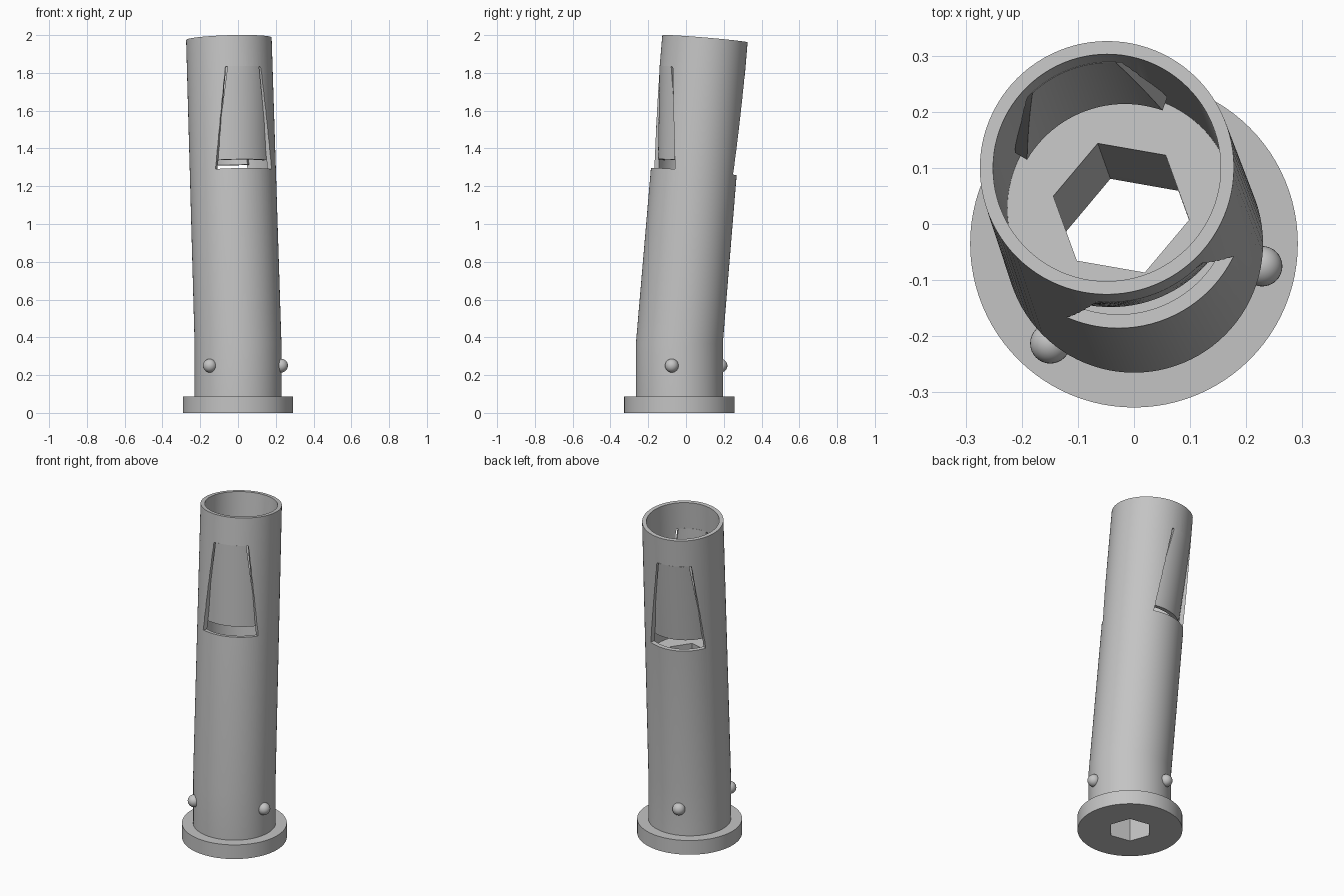
import bpy, bmesh, math
from mathutils import Vector, Matrix

if "Cube" in bpy.data.objects:
    bpy.data.objects.remove(bpy.data.objects["Cube"])

SEG = 96
R_OUT, R_IN = 0.23, 0.203
CENTRE_Y = -0.035
BEND_Z = 0.37
FACING = 110                      # direction shared by latch, hex and bumps

grey = bpy.data.materials.new("light_grey")
grey.diffuse_color = (0.55, 0.55, 0.55, 1)
grey.use_nodes = True
grey.node_tree.nodes["Principled BSDF"].inputs["Base Color"].default_value = grey.diffuse_color

# Leaning frame of the upper tube, starting at the bend
axis = Vector((-0.03, 0.084, 1)).normalized()
lean = (Matrix.Translation((0, CENTRE_Y, BEND_Z)) @
        Vector((0, 0, 1)).rotation_difference(axis).to_matrix().to_4x4())
upright = Matrix.Translation((0, CENTRE_Y, 0))


def polar(r, deg, z):
    a = math.radians(deg)
    return Vector((r * math.cos(a), r * math.sin(a), z))


def finish(bm, name, smooth=True):
    bmesh.ops.recalc_face_normals(bm, faces=bm.faces[:])
    mesh = bpy.data.meshes.new(name)
    bm.to_mesh(mesh)
    bm.free()
    mesh.materials.append(grey)
    ob = bpy.data.objects.new(name, mesh)
    bpy.context.collection.objects.link(ob)
    if smooth:
        shade(ob)
    return ob


def shade(ob):
    bpy.ops.object.select_all(action='DESELECT')
    ob.select_set(True)
    bpy.context.view_layer.objects.active = ob
    bpy.ops.object.shade_smooth_by_angle(angle=math.radians(30))


def loft(name, rings, sides=SEG, start=0.0, smooth=True):
    """Closed solid through rings of (frame, radius, height)."""
    bm = bmesh.new()
    loops = [[bm.verts.new(m @ polar(r, start + 360 * i / sides, z)) for i in range(sides)]
             for m, r, z in rings]
    for a, b in zip(loops, loops[1:]):
        for i in range(sides):
            j = (i + 1) % sides
            bm.faces.new((a[i], a[j], b[j], b[i]))
    bm.faces.new(loops[0])
    bm.faces.new(loops[-1])
    return finish(bm, name, smooth)


def curved_panel(name, facing, r0, r1, low, high, push=0.0, steps=24, rows=6):
    """Curved plate; low and high are (height, half angle); push bends the low end inward."""
    bm = bmesh.new()
    grid = []
    for k in range(rows + 1):
        t = k / rows
        z = low[0] + (high[0] - low[0]) * t
        half = low[1] + (high[1] - low[1]) * t
        shift = polar(-push * (1 - t), facing, 0)
        angles = [facing - half + 2 * half * i / steps for i in range(steps + 1)]
        loop = [(r1, a) for a in angles] + [(r0, a) for a in reversed(angles)]
        grid.append([bm.verts.new(lean @ (polar(r, a, z) + shift)) for r, a in loop])
    n = len(grid[0])
    for a, b in zip(grid, grid[1:]):
        for i in range(n):
            j = (i + 1) % n
            bm.faces.new((a[i], a[j], b[j], b[i]))
    for loop in (grid[0], grid[-1]):
        for i in range(steps):
            bm.faces.new((loop[i], loop[i + 1], loop[n - 2 - i], loop[n - 1 - i]))
    return finish(bm, name, push > 0)


def cut(ob, cutter):
    mod = ob.modifiers.new("cut", 'BOOLEAN')
    mod.operation = 'DIFFERENCE'
    mod.solver = 'EXACT'
    mod.object = cutter
    bpy.context.view_layer.objects.active = ob
    bpy.ops.object.modifier_apply(modifier=mod.name)


# Foot flange
flange = loft("base_flange", [(upright, 0.292, 0), (upright, 0.292, 0.087)])

# Bent shaft with a hollow upper part and solid floor
tube = loft("shaft", [(upright, R_OUT, 0.087), (upright, R_OUT, BEND_Z),
                      (lean, 0.2265, 1.617), (lean, R_IN, 1.617), (lean, R_IN, 0.76)])

# Hexagonal bore following the bend
bore = loft("bore_cutter", [(upright, 0.123, -0.05), (upright, 0.123, BEND_Z),
                            (lean, 0.123, 0.85)], sides=6, start=FACING, smooth=False)
cutters = [bore]
cut(flange, bore)
cut(tube, bore)

# Two opposite windows, each with a spring tongue bent inward
for side, facing in (("back", FACING), ("front", FACING + 180)):
    window = curved_panel(side + "_window_cutter", facing, 0.15, 0.30,
                          (0.91, 44), (1.45, 26))
    cut(tube, window)
    cutters.append(window)
    curved_panel(side + "_spring_tongue", facing, R_IN - 0.001, R_OUT - 0.003,
                 (0.96, 39.5), (1.452, 23), push=0.035)

for ob in cutters:
    bpy.data.objects.remove(ob)
shade(flange)
shade(tube)

# Three round bumps near the foot
for i in range(3):
    bm = bmesh.new()
    bmesh.ops.create_uvsphere(bm, u_segments=32, v_segments=16, radius=0.036)
    bmesh.ops.translate(bm, verts=bm.verts, vec=upright @ polar(0.232, FACING + 120 * i, 0.25))
    finish(bm, "bump_%d" % (i + 1))
